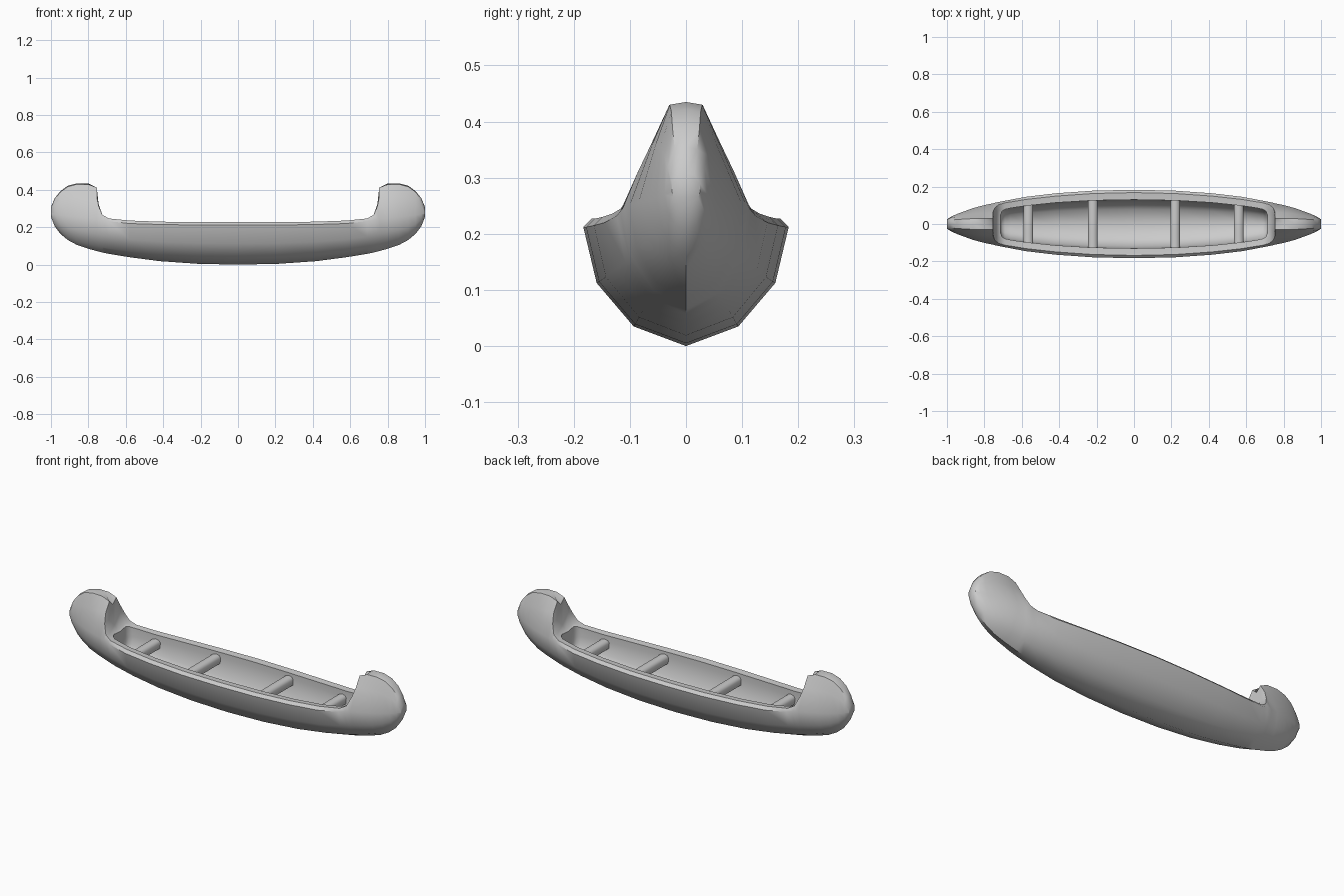
import bpy, bmesh

if "Cube" in bpy.data.objects:
    bpy.data.objects.remove(bpy.data.objects["Cube"])


def loft(name, rings):
    """Skin closed rings of points, cap both ends."""
    bm = bmesh.new()
    loops = [[bm.verts.new(p) for p in r] for r in rings]
    n = len(loops[0])
    for a, b in zip(loops, loops[1:]):
        for i in range(n):
            j = (i + 1) % n
            bm.faces.new((a[i], a[j], b[j], b[i]))
    bm.faces.new(loops[0])
    bm.faces.new(loops[-1])
    bmesh.ops.recalc_face_normals(bm, faces=bm.faces)
    me = bpy.data.meshes.new(name)
    bm.to_mesh(me)
    bm.free()
    ob = bpy.data.objects.new(name, me)
    bpy.context.collection.objects.link(ob)
    return ob


def ring(x, half):
    """Mirror a half section (first and last points on the centre line)."""
    pts = half + [(-y, z) for y, z in half[-2:0:-1]]
    return [(x, y, z) for y, z in pts]


def smooth(ob, angle):
    bpy.ops.object.select_all(action='DESELECT')
    ob.select_set(True)
    bpy.context.view_layer.objects.active = ob
    bpy.ops.object.shade_smooth_by_angle(angle=angle)


def both_ends(stations):
    """Reflect stations from the middle out to the other end."""
    return [(-s[0],) + s[1:] for s in stations[:0:-1]] + stations


# hull stations: x, keel z, gunwale y z, shoulder y z, top y z, centre z
hull_st = both_ends([
    (0.00, .000, .183, .212, .168, .227, .138, .224, .22),
    (0.22, .005, .178, .212, .163, .227, .134, .224, .22),
    (0.42, .019, .164, .215, .149, .230, .122, .227, .22),
    (0.58, .040, .145, .220, .131, .236, .106, .233, .23),
    (0.69, .058, .124, .232, .113, .247, .085, .245, .24),
    (0.725, .065, .117, .240, .103, .266, .070, .262, .25),
    (0.745, .070, .113, .245, .085, .312, .050, .322, .275),
    (0.755, .073, .110, .245, .062, .360, .030, .412, .385),
    (0.80, .085, .101, .250, .060, .360, .030, .429, .434),
    (0.86, .105, .085, .255, .054, .360, .029, .430, .435),
    (0.91, .132, .067, .260, .046, .355, .026, .417, .422),
    (0.95, .165, .052, .265, .039, .340, .024, .388, .393),
    (0.98, .205, .038, .270, .033, .320, .020, .350, .355),
    (1.00, .255, .025, .275, .025, .290, .015, .305, .308),
])
rings = []
for x, k, w, zc, dy, dz, ey, ez, top in hull_st:
    h = zc - k
    rings.append(ring(x, [(0, k), (.51 * w, k + .165 * h), (.87 * w, k + .53 * h),
                          (w, zc), (dy, dz), (ey, ez), (0, top)]))
hull = loft("hull", rings)

# open interior: x, half width, floor z
inner_st = both_ends([
    (0.00, .130, .030), (0.22, .126, .035), (0.42, .114, .049), (0.58, .097, .070),
    (0.66, .085, .085), (0.69, .078, .090), (0.705, .068, .096), (0.713, .050, .105),
])
cutter = loft("interior_cutter", [
    ring(x, [(0, f), (.6 * w, f + .015), (.92 * w, f + .065), (w, .195), (w, .275), (0, .275)])
    for x, w, f in inner_st])
cutter.hide_render = True
cutter.hide_viewport = True

cut = hull.modifiers.new("interior", 'BOOLEAN')
cut.operation = 'DIFFERENCE'
cut.solver = 'EXACT'
cut.object = cutter
bpy.context.view_layer.objects.active = hull
hull.select_set(True)
bpy.ops.object.modifier_apply(modifier=cut.name)
bpy.data.objects.remove(cutter)
smooth(hull, 0.8)

# cross seats with rounded tops
for i, (x, half) in enumerate([(-.565, .103), (-.22, .130), (.22, .130), (.56, .103)]):
    prof = [(-.026, .165), (-.026, .193), (-.018, .205), (0, .21),
            (.018, .205), (.026, .193), (.026, .165)]
    seat = loft(f"seat_{i + 1}", [[(x + px, y, pz) for px, pz in prof] for y in (-half, half)])
    smooth(seat, 0.9)
